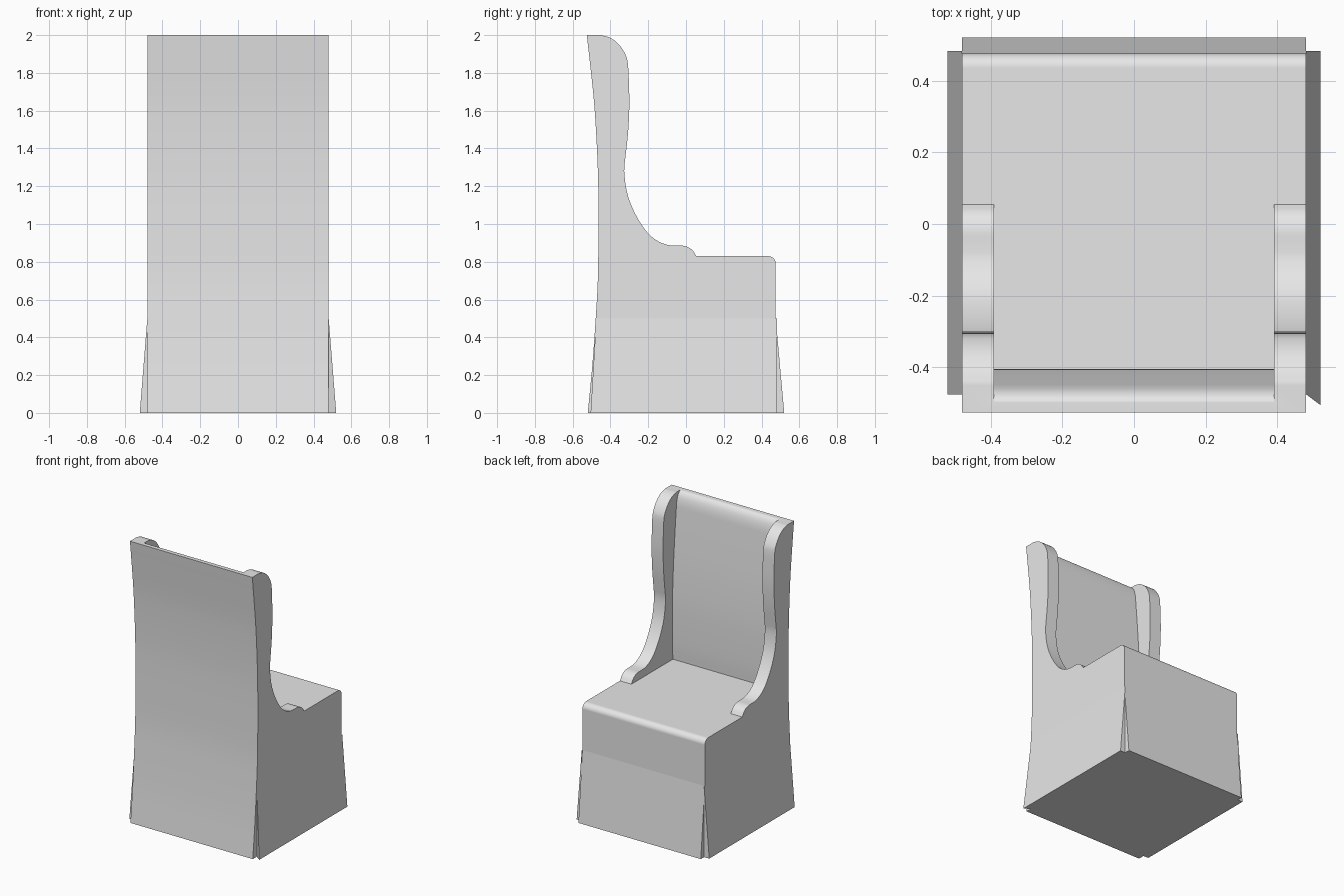
import bpy, bmesh, math
from mathutils import Vector

cube = bpy.data.objects.get("Cube")
if cube:
    bpy.data.objects.remove(cube, do_unlink=True)

fabric = bpy.data.materials.new("grey fabric")
fabric.use_nodes = True
grey = (0.8, 0.8, 0.8, 1)
fabric.diffuse_color = grey
fabric.node_tree.nodes["Principled BSDF"].inputs["Base Color"].default_value = grey


def smooth_path(points, steps=4):
    """Catmull-Rom curve through the points."""
    p = [Vector(q) for q in points]
    p = [2 * p[0] - p[1]] + p + [2 * p[-1] - p[-2]]
    path = []
    for a, b, c, d in zip(p, p[1:], p[2:], p[3:]):
        for i in range(steps):
            t = i / steps
            path.append(0.5 * (2 * b + (c - a) * t + (2 * a - 5 * b + 4 * c - d) * t * t
                               + (3 * b - a - 3 * c + d) * t ** 3))
    return path + [p[-2]]


def make_object(name, bm):
    bmesh.ops.recalc_face_normals(bm, faces=bm.faces)
    mesh = bpy.data.meshes.new(name)
    bm.to_mesh(mesh)
    bm.free()
    mesh.materials.append(fabric)
    obj = bpy.data.objects.new(name, mesh)
    bpy.context.collection.objects.link(obj)
    return obj


def extrude_side_profile(name, profile, half_width):
    """Prism with a (y, z) outline, extruded across x."""
    bm = bmesh.new()
    face = bm.faces.new([bm.verts.new((-half_width, y, z)) for y, z in profile])
    new = bmesh.ops.extrude_face_region(bm, geom=[face])["geom"]
    verts = [v for v in new if isinstance(v, bmesh.types.BMVert)]
    bmesh.ops.translate(bm, verts=verts, vec=(2 * half_width, 0, 0))
    return make_object(name, bm)


# Outline of the whole chair: rear curve, wing edge, seat and front skirt
rear = smooth_path([(-.52, 0), (-.496, .25), (-.478, .5), (-.467, .7), (-.464, .9),
                    (-.464, 1.15), (-.468, 1.32), (-.478, 1.52), (-.492, 1.7), (-.525, 2)])
wing = smooth_path([(-.45, 2), (-.4, 1.985), (-.355, 1.95), (-.322, 1.9), (-.308, 1.85),
                    (-.302, 1.74), (-.3, 1.62), (-.307, 1.48), (-.32, 1.36), (-.327, 1.28),
                    (-.315, 1.18), (-.29, 1.1), (-.25, 1.02), (-.2, .95), (-.15, .91),
                    (-.1, .89), (-.06, .886), (-.01, .884), (.03, .865), (.055, .83)])
corner = [(.435 + .04 * math.sin(a), .79 + .04 * math.cos(a))
          for a in (math.radians(9 * i) for i in range(11))]
chair = extrude_side_profile("chair_body", rear + wing + corner + [(.475, .5), (.52, 0)], .48)

# Hollow between the wings, following the padded inner back
inner = smooth_path([(-.41, .83), (-.405, .95), (-.404, 1.15), (-.407, 1.3), (-.417, 1.5),
                     (-.432, 1.7), (-.445, 1.85), (-.452, 1.92), (-.464, 1.965),
                     (-.48, 1.99), (-.497, 2)])
cutter = extrude_side_profile("hollow_cutter", inner + [(-.497, 2.1), (.2, 2.1), (.2, .83)], .39)
cutter.hide_render = True
cut = chair.modifiers.new("hollow", "BOOLEAN")
cut.operation = "DIFFERENCE"
cut.solver = "EXACT"
cut.object = cutter
bpy.context.view_layer.objects.active = chair
bpy.ops.object.modifier_apply(modifier=cut.name)
bpy.data.objects.remove(cutter, do_unlink=True)

# Soft curves, with a crisp fold at the top of the front skirt
bpy.ops.object.select_all(action="DESELECT")
chair.select_set(True)
bpy.ops.object.shade_smooth_by_angle(angle=math.radians(30))
for edge in chair.data.edges:
    ends = [chair.data.vertices[i].co for i in edge.vertices]
    if all(abs(v.z - .5) < .01 and v.y > .4 for v in ends):
        edge.use_edge_sharp = True
weighted = chair.modifiers.new("flat panels", "WEIGHTED_NORMAL")
weighted.keep_sharp = True

# Flared side skirts, open at the corners
for name, side, rear_hem in (("left_skirt", 1, -.505), ("right_skirt", -1, -.475)):
    bm = bmesh.new()
    ends = []
    for y, hem in ((-.475, rear_hem), (.483, .483)):
        ends.append([bm.verts.new(co) for co in
                     ((side * .48, y, .5), (side * .52, hem, 0), (side * .48, y, 0))])
    back, front = ends
    bm.faces.new(back)
    bm.faces.new(front)
    for i in range(3):
        j = (i + 1) % 3
        bm.faces.new((back[i], back[j], front[j], front[i]))
    make_object(name, bm)
